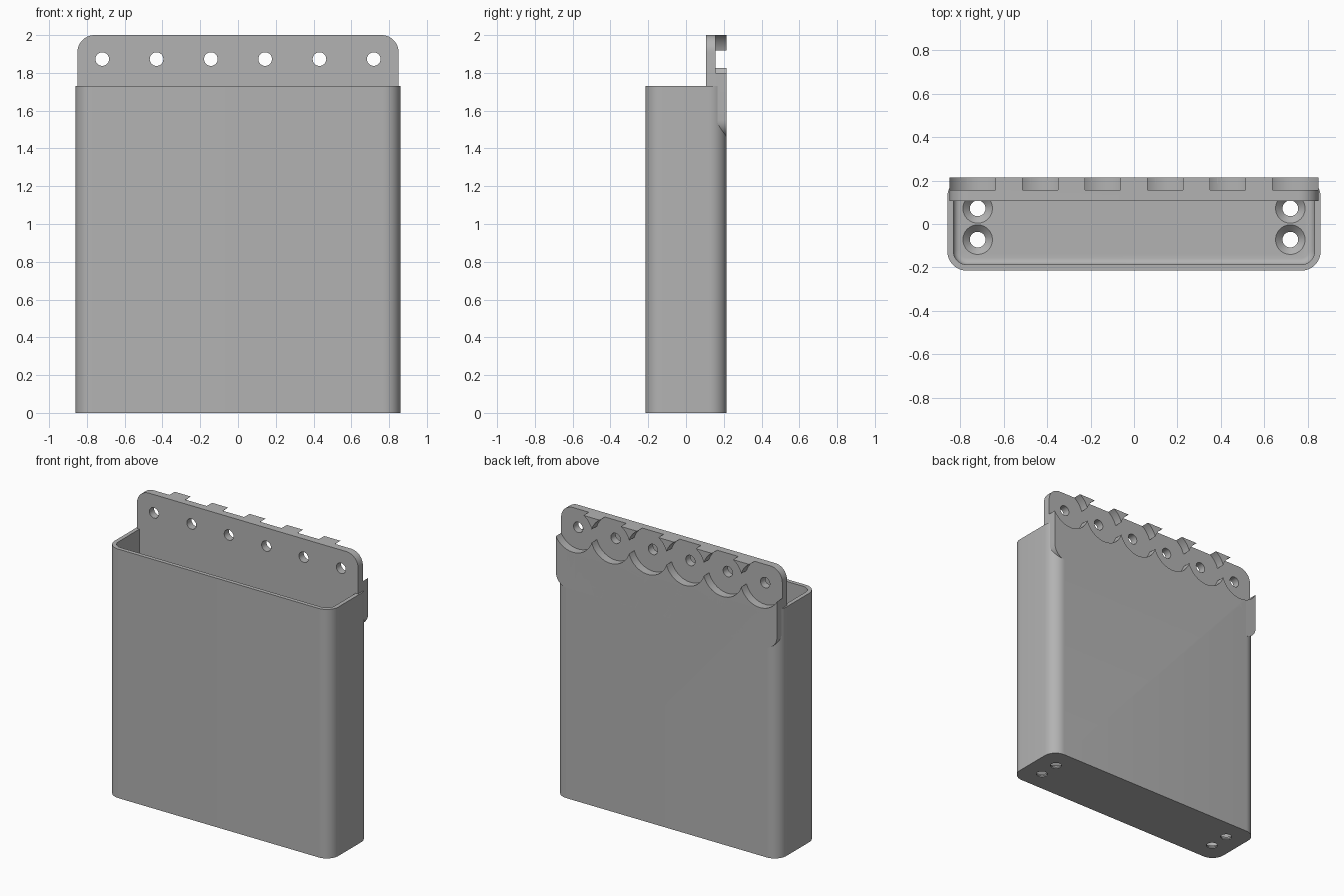
import bpy
import bmesh
import math
from mathutils import Matrix

cube = bpy.data.objects.get("Cube")
if cube:
    bpy.data.objects.remove(cube, do_unlink=True)

# Main dimensions
HALF_W, HALF_D, BOX_TOP = 0.86, 0.215, 1.73
WALL, FLOOR, CORNER = 0.028, 0.04, 0.09
PLATE_HALF, PLATE_FRONT, PLATE_LOW, PLATE_TOP = 0.85, 0.105, 1.46, 2.0
HOLE_Z, HOLE_R, RECESS_R, PITCH = 1.873, 0.036, 0.151, 0.2875

grey = bpy.data.materials.new("light grey plastic")
grey.use_nodes = True
grey.diffuse_color = (0.45, 0.45, 0.45, 1)
grey.node_tree.nodes["Principled BSDF"].inputs["Base Color"].default_value = grey.diffuse_color


def make_object(name, bm):
    bmesh.ops.recalc_face_normals(bm, faces=bm.faces[:])
    mesh = bpy.data.meshes.new(name)
    bm.to_mesh(mesh)
    bm.free()
    mesh.materials.append(grey)
    obj = bpy.data.objects.new(name, mesh)
    bpy.context.scene.collection.objects.link(obj)
    return obj


def rounded_rect(half_u, low, high, radius, steps=10):
    """Outline of a rectangle with round corners."""
    points = []
    corners = [(1, high - radius), (-1, high - radius),
               (-1, low + radius), (1, low + radius)]
    for quarter, (side, v) in enumerate(corners):
        for i in range(steps + 1):
            a = (quarter + i / steps) * math.pi / 2
            points.append((side * (half_u - radius) + radius * math.cos(a),
                           v + radius * math.sin(a)))
    return points


def prism(name, outline, start, end, along_y=False, floor_fillet=0):
    """Extrude an outline along z, or along y."""
    bm = bmesh.new()
    rings = []
    for w in (start, end):
        rings.append([bm.verts.new((u, w, v) if along_y else (u, v, w))
                      for u, v in outline])
    base = bm.faces.new(rings[0])
    bm.faces.new(rings[1])
    n = len(outline)
    for i in range(n):
        j = (i + 1) % n
        bm.faces.new((rings[0][i], rings[0][j], rings[1][j], rings[1][i]))
    if floor_fillet:
        bmesh.ops.recalc_face_normals(bm, faces=bm.faces[:])
        bmesh.ops.bevel(bm, geom=list(base.edges), offset=floor_fillet,
                        segments=5, profile=0.5, affect='EDGES')
    return make_object(name, bm)


def round_cutter(name, r1, r2, start, end, x, other, along_y=False):
    """Cylinder or cone along z at (x, y), or along y at (x, z)."""
    bm = bmesh.new()
    bmesh.ops.create_cone(bm, cap_ends=True, segments=64, radius1=r1,
                          radius2=r2, depth=end - start)
    mid = (start + end) / 2
    if along_y:
        move = Matrix.Translation((x, mid, other)) @ Matrix.Rotation(-math.pi / 2, 4, 'X')
    else:
        move = Matrix.Translation((x, other, mid))
    bmesh.ops.transform(bm, matrix=move, verts=bm.verts[:])
    return make_object(name, bm)


def activate(obj):
    bpy.ops.object.select_all(action='DESELECT')
    obj.select_set(True)
    bpy.context.view_layer.objects.active = obj


def cut(obj, cutters):
    activate(obj)
    for cutter in cutters:
        cutter.hide_render = True
        mod = obj.modifiers.new("cut", 'BOOLEAN')
        mod.operation = 'DIFFERENCE'
        mod.solver = 'EXACT'
        mod.object = cutter
        bpy.ops.object.modifier_apply(modifier=mod.name)


# Open box and thick mounting plate on its back
box = prism("box", rounded_rect(HALF_W, -HALF_D, HALF_D, CORNER), 0, BOX_TOP)
plate = prism("mounting_plate", rounded_rect(PLATE_HALF, PLATE_LOW, PLATE_TOP, CORNER),
              PLATE_FRONT, HALF_D, along_y=True)

# Cavity with a rounded floor edge
inner = HALF_D - WALL
cavity = prism("cavity_cutter", rounded_rect(HALF_W - WALL, -inner, inner, CORNER - WALL),
               FLOOR, BOX_TOP + 0.2, floor_fillet=0.03)

# Countersunk drain holes, two at each end
drains = []
for x in (-0.72, 0.72):
    for y in (-0.072, 0.072):
        drains.append(round_cutter("drain_cutter", HOLE_R, HOLE_R, -0.05, FLOOR + 0.01, x, y))
        drains.append(round_cutter("countersink_cutter", 0.034, 0.078,
                                   FLOOR - 0.034, FLOOR + 0.01, x, y))

# Row of screw holes, each in a round recess on the back
recesses, screws = [], []
for i in range(6):
    x = (i - 2.5) * PITCH
    recesses.append(round_cutter("recess_cutter", RECESS_R, RECESS_R,
                                 0.157, 0.3, x, HOLE_Z, along_y=True))
    screws.append(round_cutter("screw_cutter", HOLE_R, HOLE_R,
                               0, 0.3, x, HOLE_Z, along_y=True))

cut(box, [cavity] + drains + recesses)
cut(plate, recesses + screws)

for cutter in [cavity] + drains + recesses + screws:
    bpy.data.objects.remove(cutter, do_unlink=True)

for part in (box, plate):
    activate(part)
    bpy.ops.object.shade_smooth_by_angle(angle=math.radians(30))
